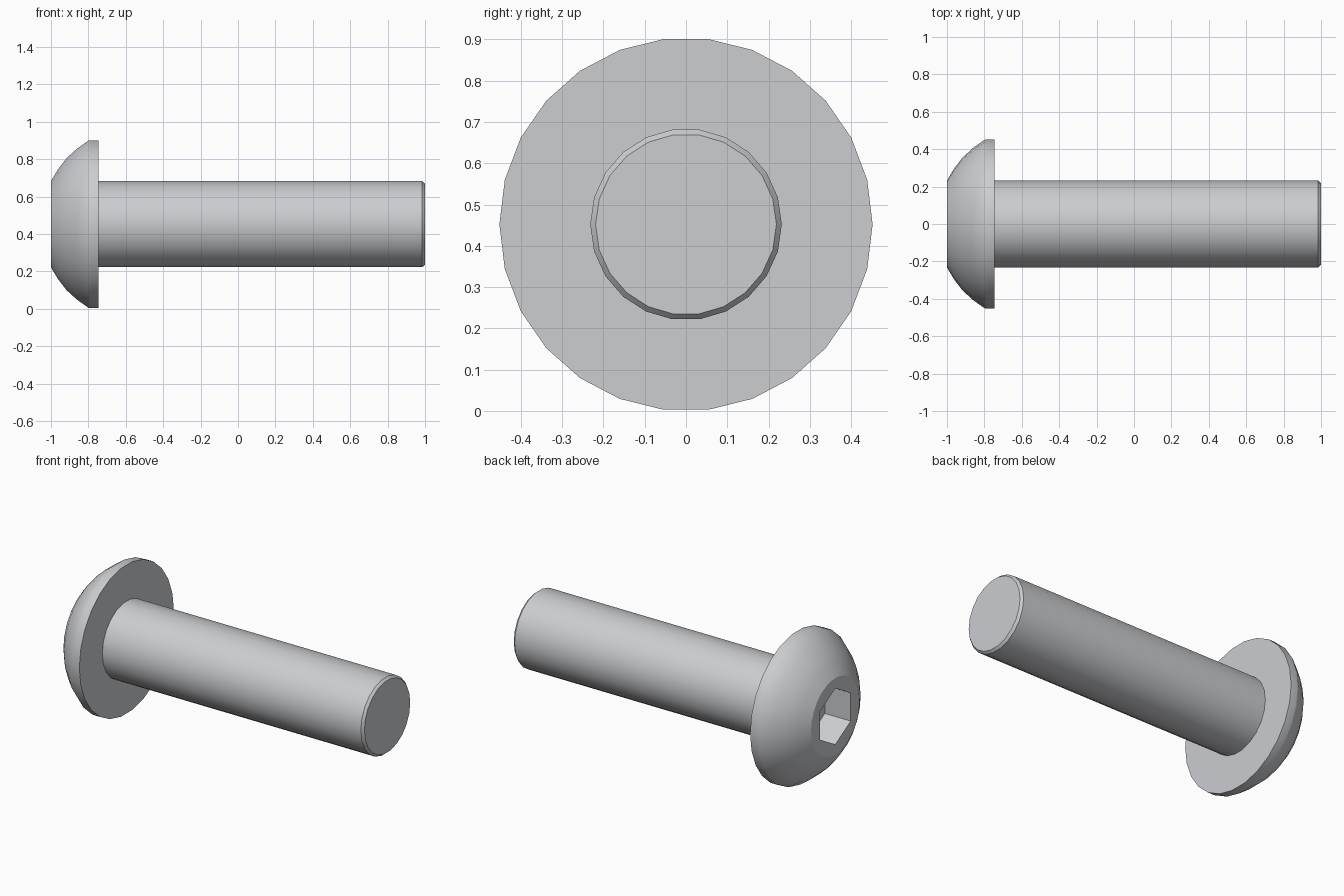
import bpy, bmesh, math

if "Cube" in bpy.data.objects:
    bpy.data.objects.remove(bpy.data.objects["Cube"])

RADIUS = 0.452          # head radius, also the height of the axis

steel = bpy.data.materials.new("steel grey")
steel.diffuse_color = (0.60, 0.61, 0.63, 1.0)
steel.use_nodes = True
steel.node_tree.nodes["Principled BSDF"].inputs["Base Color"].default_value = steel.diffuse_color


def lathe_x(name, profile, sides, start=0.0):
    """Closed solid turned around the X axis from (x, radius) points."""
    bm = bmesh.new()
    rings = []
    for x, r in profile:
        ring = []
        for i in range(sides):
            a = start + 2 * math.pi * i / sides
            ring.append(bm.verts.new((x, r * math.cos(a), RADIUS + r * math.sin(a))))
        rings.append(ring)
    for lo, hi in zip(rings, rings[1:]):
        for i in range(sides):
            j = (i + 1) % sides
            bm.faces.new((lo[i], lo[j], hi[j], hi[i]))
    bm.faces.new(rings[0])
    bm.faces.new(rings[-1])
    bmesh.ops.recalc_face_normals(bm, faces=bm.faces)
    mesh = bpy.data.meshes.new(name)
    bm.to_mesh(mesh)
    bm.free()
    mesh.materials.append(steel)
    ob = bpy.data.objects.new(name, mesh)
    bpy.context.collection.objects.link(ob)
    return ob


def smooth(ob):
    bpy.ops.object.select_all(action='DESELECT')
    ob.select_set(True)
    bpy.context.view_layer.objects.active = ob
    bpy.ops.object.shade_smooth_by_angle(angle=math.radians(30))


# Domed head: shallow arc from the flat tip out to a short straight rim
dome = []
for k in range(5):
    t = k / 4
    bulge = 0.022 * math.sin(math.pi * t)
    dome.append((-1 + 0.2 * t - 0.74 * bulge, 0.232 + 0.218 * t + 0.67 * bulge))
head = lathe_x("screw_head", dome + [(-0.79, RADIUS), (-0.746, RADIUS)], 26)

# Hexagonal drive socket, cut into the tip
cutter = lathe_x("socket_cutter", [(-1.1, 0.17), (-0.827, 0.17)], 6, math.pi / 6)
cutter.hide_render = True
cutter.hide_set(True)
cut = head.modifiers.new("socket", 'BOOLEAN')
cut.operation = 'DIFFERENCE'
cut.solver = 'EXACT'
cut.object = cutter
bpy.context.view_layer.objects.active = head
bpy.ops.object.modifier_apply(modifier=cut.name)
smooth(head)

# Plain shank with a small end chamfer
shank = lathe_x("shank", [(-0.75, 0.232), (0.985, 0.232), (1.0, 0.219)], 22)
smooth(shank)
